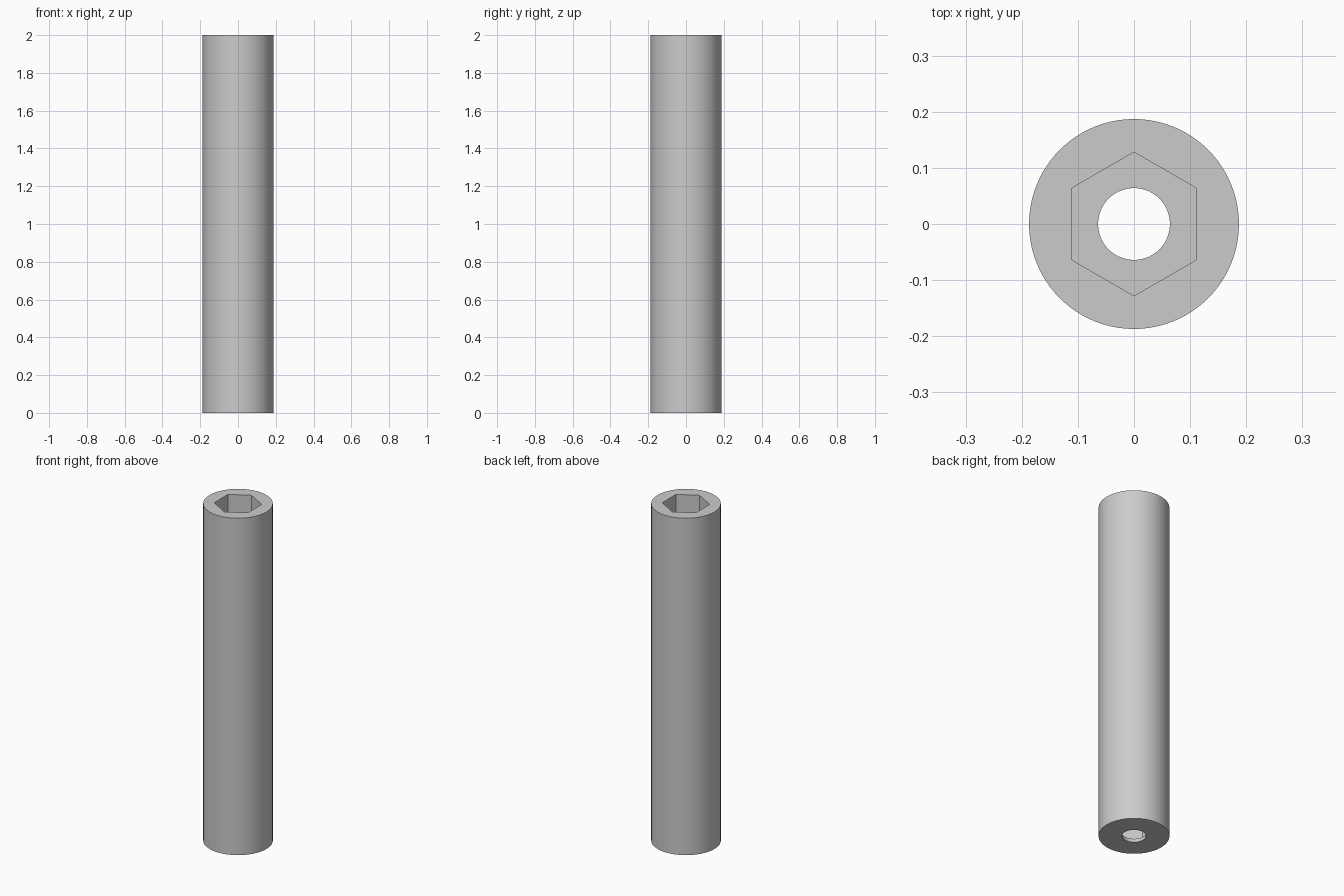
import bpy
import bmesh
from math import radians, sin, cos, pi

cube = bpy.data.objects.get("Cube")
if cube:
    bpy.data.objects.remove(cube, do_unlink=True)

HEIGHT = 2.0
OUTER_R = 0.187
BORE_R = 0.064
HEX_R = 0.128
FLOOR = 0.02      # thickness of the base under the hexagonal socket
SIDES = 96        # a multiple of six, so hexagon corners fall on the divisions

grey = bpy.data.materials.new("plain_grey")
grey.use_nodes = True
colour = (0.6, 0.6, 0.6, 1)
grey.diffuse_color = colour
grey.node_tree.nodes["Principled BSDF"].inputs["Base Color"].default_value = colour


def hex_radius(angle):
    """Distance to the hexagon's side, with corners on the y axis."""
    offset = (angle % (pi / 3)) - pi / 3
    if offset < -pi / 6:
        offset += pi / 3
    return HEX_R * cos(pi / 6) / cos(offset)


bm = bmesh.new()


def ring(radius, z):
    verts = []
    for i in range(SIDES):
        a = 2 * pi * i / SIDES
        r = radius(a) if callable(radius) else radius
        verts.append(bm.verts.new((r * cos(a), r * sin(a), z)))
    return verts


# Closed section: outer wall, top rim, hexagonal socket, floor, round bore
rings = [
    ring(OUTER_R, 0),
    ring(OUTER_R, HEIGHT),
    ring(hex_radius, HEIGHT),
    ring(hex_radius, FLOOR),
    ring(BORE_R, FLOOR),
    ring(BORE_R, 0),
]
for a, b in zip(rings, rings[1:] + rings[:1]):
    for i in range(SIDES):
        j = (i + 1) % SIDES
        bm.faces.new((a[i], a[j], b[j], b[i]))
bmesh.ops.recalc_face_normals(bm, faces=bm.faces)

mesh = bpy.data.meshes.new("socket_tube")
bm.to_mesh(mesh)
bm.free()
mesh.materials.append(grey)
tube = bpy.data.objects.new("socket_tube", mesh)
bpy.context.collection.objects.link(tube)

# Smooth round walls, crisp rims and hexagon corners
bpy.ops.object.select_all(action="DESELECT")
tube.select_set(True)
bpy.context.view_layer.objects.active = tube
bpy.ops.object.shade_smooth_by_angle(angle=radians(30))
